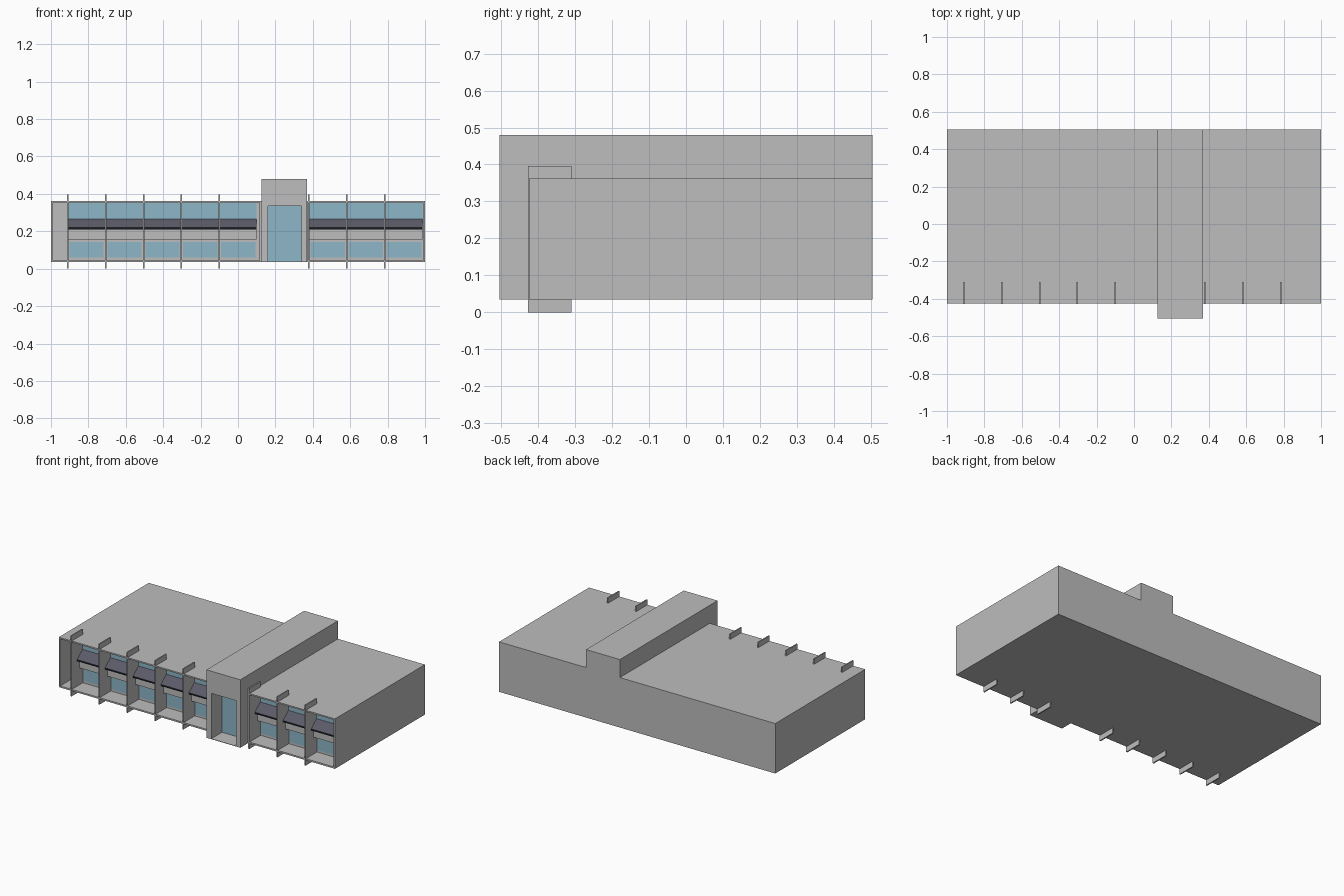
import bpy
import bmesh
from mathutils import Vector

if "Cube" in bpy.data.objects:
    bpy.data.objects.remove(bpy.data.objects["Cube"], do_unlink=True)


def material(name, r, g, b):
    mat = bpy.data.materials.new(name)
    mat.use_nodes = True
    mat.diffuse_color = (r, g, b, 1)
    mat.node_tree.nodes["Principled BSDF"].inputs["Base Color"].default_value = (r, g, b, 1)
    return mat


CONCRETE = material("concrete grey", 0.51, 0.51, 0.51)
GLASS = material("pale blue glass", 0.27, 0.47, 0.58)
SLATE = material("slate awning", 0.105, 0.105, 0.14)
TRIM = material("dark awning edge", 0.012, 0.012, 0.018)

FRONT, BACK = -0.425, 0.505     # wing depth
BASE, ROOF = 0.035, 0.362       # wing height
REAR = -0.31                    # back of the facade recess
FIN = 0.004                     # half the fin thickness


def finish(bm, name, *mats):
    bmesh.ops.recalc_face_normals(bm, faces=bm.faces)
    mesh = bpy.data.meshes.new(name)
    bm.to_mesh(mesh)
    bm.free()
    for mat in mats:
        mesh.materials.append(mat)
    obj = bpy.data.objects.new(name, mesh)
    bpy.context.collection.objects.link(obj)
    return obj


def prism(name, profile, x0, x1, *mats):
    """Extrude a (y, z) profile from x0 to x1."""
    bm = bmesh.new()
    face = bm.faces.new([bm.verts.new((x0, y, z)) for y, z in profile])
    out = bmesh.ops.extrude_face_region(bm, geom=[face])["geom"]
    verts = [v for v in out if isinstance(v, bmesh.types.BMVert)]
    bmesh.ops.translate(bm, verts=verts, vec=(x1 - x0, 0, 0))
    return finish(bm, name, *mats)


def box(name, x, y, z, mat):
    profile = [(y[0], z[0]), (y[1], z[0]), (y[1], z[1]), (y[0], z[1])]
    return prism(name, profile, x[0], x[1], mat)


def recessed_block(name, x, y, z, hole_x, hole_z, floor_y):
    """Block with a rectangular recess sunk into its front."""
    obj = box(name, x, y, z, CONCRETE)
    bm = bmesh.new()
    bm.from_mesh(obj.data)
    front = min(bm.faces, key=lambda f: f.calc_center_median().y)
    bmesh.ops.inset_individual(bm, faces=[front], thickness=0.003)
    mid = front.calc_center_median()
    for v in front.verts:
        v.co.x = hole_x[v.co.x > mid.x]
        v.co.z = hole_z[v.co.z > mid.z]
    bmesh.ops.inset_individual(bm, faces=[front], thickness=0)
    for v in front.verts:
        v.co = Vector((v.co.x, floor_y, v.co.z))
    bm.to_mesh(obj.data)
    bm.free()


# Two wings and the taller entrance block
recessed_block("left_wing", (0.37, 1), (FRONT, BACK), (BASE, ROOF),
               (0.372, 0.99), (0.045, 0.353), REAR)
recessed_block("right_wing", (-1, 0.125), (FRONT, BACK), (BASE, ROOF),
               (-0.99, 0.115), (0.045, 0.353), REAR)
recessed_block("entrance_block", (0.125, 0.37), (-0.505, BACK), (BASE, 0.48),
               (0.16, 0.34), (0.038, 0.335), -0.39)
box("entrance_glass", (0.16, 0.34), (-0.394, -0.39), (0.038, 0.335), GLASS)

# Facade bays: each begins at a fin and ends at the next edge
awning_profile = [(REAR, 0.268), (-0.37, 0.219), (-0.37, 0.209), (REAR, 0.258)]
for edges in ([-0.91, -0.708, -0.505, -0.303, -0.1, 0.104],
              [0.377, 0.581, 0.785, 0.99]):
    for fin_x, next_x in zip(edges, edges[1:]):
        box("fin", (fin_x - FIN, fin_x + FIN), (FRONT - 0.002, REAR), (0, 0.396), CONCRETE)
        bay = (fin_x + FIN, next_x - FIN)
        box("upper_window", bay, (REAR - 0.004, REAR), (0.258, 0.35), GLASS)
        box("lower_window", (bay[0] + 0.006, bay[1] - 0.006),
            (REAR - 0.004, REAR), (0.06, 0.142), GLASS)
        box("spandrel_panel", bay, (-0.345, REAR), (0.155, 0.228), CONCRETE)
        awning = prism("awning", awning_profile, bay[0], bay[1], SLATE, TRIM)
        for face in awning.data.polygons:
            face.material_index = int(face.normal.y < -0.9)
